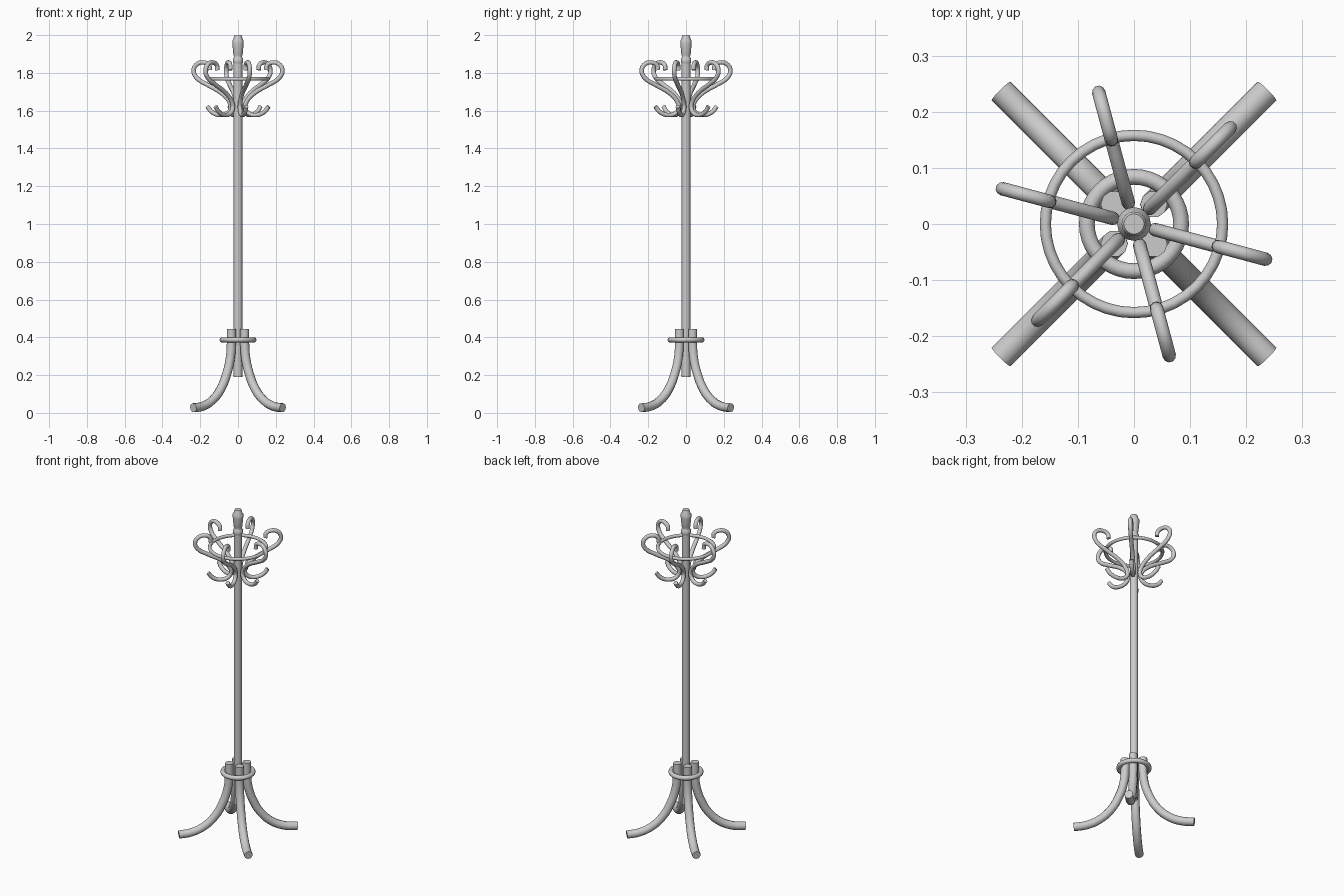
import bpy
import bmesh
from math import cos, sin, radians, tau

cube = bpy.data.objects.get("Cube")
if cube:
    bpy.data.objects.remove(cube)

GREY = (0.6, 0.6, 0.6, 1)
mat = bpy.data.materials.new("light grey")
mat.use_nodes = True
mat.diffuse_color = GREY
mat.node_tree.nodes["Principled BSDF"].inputs["Base Color"].default_value = GREY


def finish(obj):
    """Apply the material and smooth shading with sharp rims."""
    obj.data.materials.clear()
    obj.data.materials.append(mat)
    bpy.ops.object.select_all(action="DESELECT")
    obj.select_set(True)
    bpy.context.view_layer.objects.active = obj
    bpy.ops.object.shade_smooth_by_angle(angle=radians(50))


def bent_rod(name, path, radius, angle):
    """Round rod along a radius/height path, turned about the pole."""
    curve = bpy.data.curves.new(name, "CURVE")
    curve.dimensions = "3D"
    curve.bevel_depth = radius
    curve.bevel_resolution = 3
    curve.resolution_u = 4
    curve.use_fill_caps = True
    spline = curve.splines.new("BEZIER")
    spline.bezier_points.add(len(path) - 1)
    for point, (r, z) in zip(spline.bezier_points, path):
        point.co = (r * cos(angle), r * sin(angle), z)
        point.handle_left_type = point.handle_right_type = "AUTO"
    obj = bpy.data.objects.new(name, curve)
    bpy.context.collection.objects.link(obj)
    bpy.ops.object.select_all(action="DESELECT")
    obj.select_set(True)
    bpy.context.view_layer.objects.active = obj
    bpy.ops.object.convert(target="MESH")
    finish(bpy.context.object)


def turned(name, profile, sides=16):
    """Lathe a radius/height profile and close both ends."""
    bm = bmesh.new()
    rings = [[bm.verts.new((r * cos(tau * i / sides), r * sin(tau * i / sides), z))
              for i in range(sides)] for r, z in profile]
    for low, high in zip(rings, rings[1:]):
        for i in range(sides):
            j = (i + 1) % sides
            bm.faces.new((low[i], low[j], high[j], high[i]))
    bm.faces.new(rings[0][::-1])
    bm.faces.new(rings[-1])
    mesh = bpy.data.meshes.new(name)
    bm.to_mesh(mesh)
    bm.free()
    obj = bpy.data.objects.new(name, mesh)
    bpy.context.collection.objects.link(obj)
    finish(obj)


def hoop(name, radius, tube, z):
    bpy.ops.mesh.primitive_torus_add(major_radius=radius, minor_radius=tube,
                                     major_segments=40, minor_segments=10,
                                     location=(0, 0, z))
    obj = bpy.context.object
    obj.name = name
    finish(obj)


# Central pole and turned finial
turned("pole", [(0.023, 0.19), (0.023, 1.86)])
turned("finial", [(0.024, 1.85), (0.027, 1.858), (0.027, 1.876), (0.022, 1.882),
                  (0.022, 1.892), (0.025, 1.90), (0.030, 1.955), (0.030, 1.972),
                  (0.023, 1.982), (0.022, 1.994), (0.018, 2.0)])

# Hoops bracing the legs and the hooks
hoop("leg_hoop", 0.084, 0.014, 0.387)
hoop("hook_hoop", 0.158, 0.010, 1.768)

# Four splayed legs on the diagonals
leg = [(0.05, 0.445), (0.05, 0.37), (0.058, 0.29), (0.083, 0.21),
       (0.13, 0.125), (0.195, 0.065), (0.265, 0.035), (0.335, 0.027)]
for k in range(4):
    bent_rod(f"leg_{k + 1}", leg, 0.024, radians(45 + 90 * k))

# Six S-shaped arms, each with a large upper and small lower hook
arm = [(0.155, 1.815), (0.160, 1.842), (0.188, 1.855), (0.222, 1.848),
       (0.243, 1.815), (0.228, 1.776), (0.17, 1.738), (0.09, 1.693),
       (0.046, 1.645), (0.040, 1.612), (0.060, 1.585), (0.10, 1.577),
       (0.142, 1.592), (0.168, 1.622)]
for k in range(6):
    bent_rod(f"hook_arm_{k + 1}", arm, 0.012, radians(45 + 60 * k))
